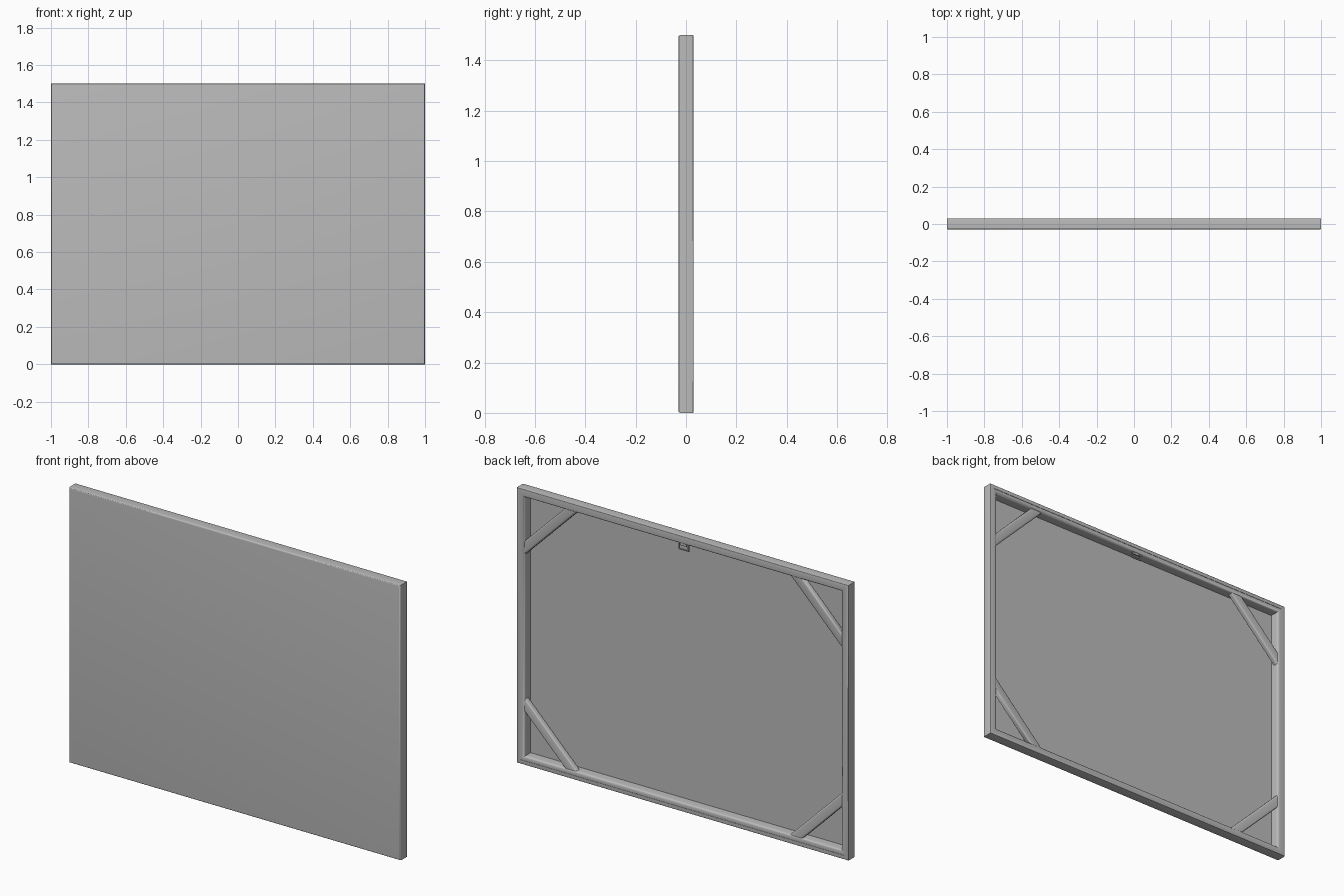
import bpy, bmesh, math

cube = bpy.data.objects.get("Cube")
if cube:
    bpy.data.objects.remove(cube, do_unlink=True)

W, H, D = 2.0, 1.5, 0.06
BACK, FRONT = D / 2, -D / 2
BAR = 0.045          # width of the stretcher bars
SKIN = 0.004         # canvas thickness

grey = bpy.data.materials.new("plain grey")
grey.use_nodes = True
colour = (0.5, 0.5, 0.5, 1)
grey.diffuse_color = colour
grey.node_tree.nodes["Principled BSDF"].inputs["Base Color"].default_value = colour


def finish(name, bm, angle=50):
    bmesh.ops.recalc_face_normals(bm, faces=bm.faces)
    mesh = bpy.data.meshes.new(name)
    bm.to_mesh(mesh)
    bm.free()
    mesh.materials.append(grey)
    obj = bpy.data.objects.new(name, mesh)
    bpy.context.collection.objects.link(obj)
    bpy.ops.object.select_all(action='DESELECT')
    obj.select_set(True)
    bpy.context.view_layer.objects.active = obj
    bpy.ops.object.shade_smooth_by_angle(angle=math.radians(angle))
    return obj


def arc(cx, cy, r, start, end, steps=5):
    return [(cx + r * math.cos(math.radians(start + (end - start) * i / steps)),
             cy + r * math.sin(math.radians(start + (end - start) * i / steps)))
            for i in range(steps + 1)]


def sweep(name, profile, closed):
    """Carry an (inset, y) profile round the rectangle with mitred corners."""
    bm = bmesh.new()
    rings = []
    for d, y in profile:
        rings.append([bm.verts.new((sx * (W / 2 - d), y, H / 2 + sz * (H / 2 - d)))
                      for sx, sz in ((-1, -1), (1, -1), (1, 1), (-1, 1))])
    pairs = list(zip(rings, rings[1:]))
    if closed:
        pairs.append((rings[-1], rings[0]))
    else:
        bm.faces.new(rings[0])
        bm.faces.new(rings[-1])
    for a, b in pairs:
        for i in range(4):
            j = (i + 1) % 4
            bm.faces.new((a[i], a[j], b[j], b[i]))
    return finish(name, bm)


def box(name, centre, size):
    bm = bmesh.new()
    bmesh.ops.create_cube(bm, size=1)
    for v in bm.verts:
        v.co = [c + p * s for c, p, s in zip(centre, v.co, size)]
    return finish(name, bm, 30)


# Canvas: front sheet, wrapped sides and a fold onto the back
R = 0.008
fold = 0.022
canvas = arc(R, FRONT + R, R, 270, 180)
canvas += arc(SKIN, BACK - SKIN, SKIN, 180, 90, 3)
canvas += [(fold, BACK), (fold, BACK - 0.003), (SKIN, BACK - 0.003),
           (SKIN, FRONT + SKIN), (BAR, FRONT + SKIN)]
sweep("canvas", canvas, closed=False)

# Stretcher frame: four mitred bars with a rounded inner back edge
edge = 0.014
top = BACK - 0.002
bars = [(0.003, FRONT + 0.003), (0.003, top)]
bars += arc(BAR - edge, top - edge, edge, 90, 0)
bars += [(BAR, FRONT + 0.003)]
sweep("stretcher_frame", bars, closed=True)

# Corner braces: diagonal bars with softened long edges
for side, sx in (("right", -1), ("left", 1)):
    for level, sz in (("lower", -1), ("upper", 1)):
        bm = bmesh.new()
        near, far, sink = 0.235, 0.31, 0.008
        outline = [(-sink, near + sink), (-sink, far + sink),
                   (far + sink, -sink), (near + sink, -sink)]
        base = bm.faces.new([
            bm.verts.new((sx * (W / 2 - BAR - u), -0.004, H / 2 + sz * (H / 2 - BAR - v)))
            for u, v in outline])
        grown = bmesh.ops.extrude_face_region(bm, geom=[base])["geom"]
        bmesh.ops.translate(bm, vec=(0, 0.026, 0),
                            verts=[g for g in grown if isinstance(g, bmesh.types.BMVert)])
        long_edges = [e for e in bm.edges
                      if all(v.co.y > 0 for v in e.verts)
                      and abs(e.verts[0].co.x - e.verts[1].co.x) > 0.15]
        bmesh.ops.bevel(bm, geom=long_edges, offset=0.009, segments=4,
                        profile=0.5, affect='EDGES')
        finish(f"{level}_{side}_brace", bm)

# Hanger: small plate under the top bar with an open loop below it
inner = H - BAR
box("hanger_plate", (0, 0.018, inner - 0.003), (0.036, 0.006, 0.016))
for side, sx in (("right", -1), ("left", 1)):
    box(f"hanger_{side}_arm", (sx * 0.028, 0.018, inner - 0.014), (0.006, 0.006, 0.036))
box("hanger_bar", (0, 0.018, inner - 0.032), (0.062, 0.006, 0.006))
